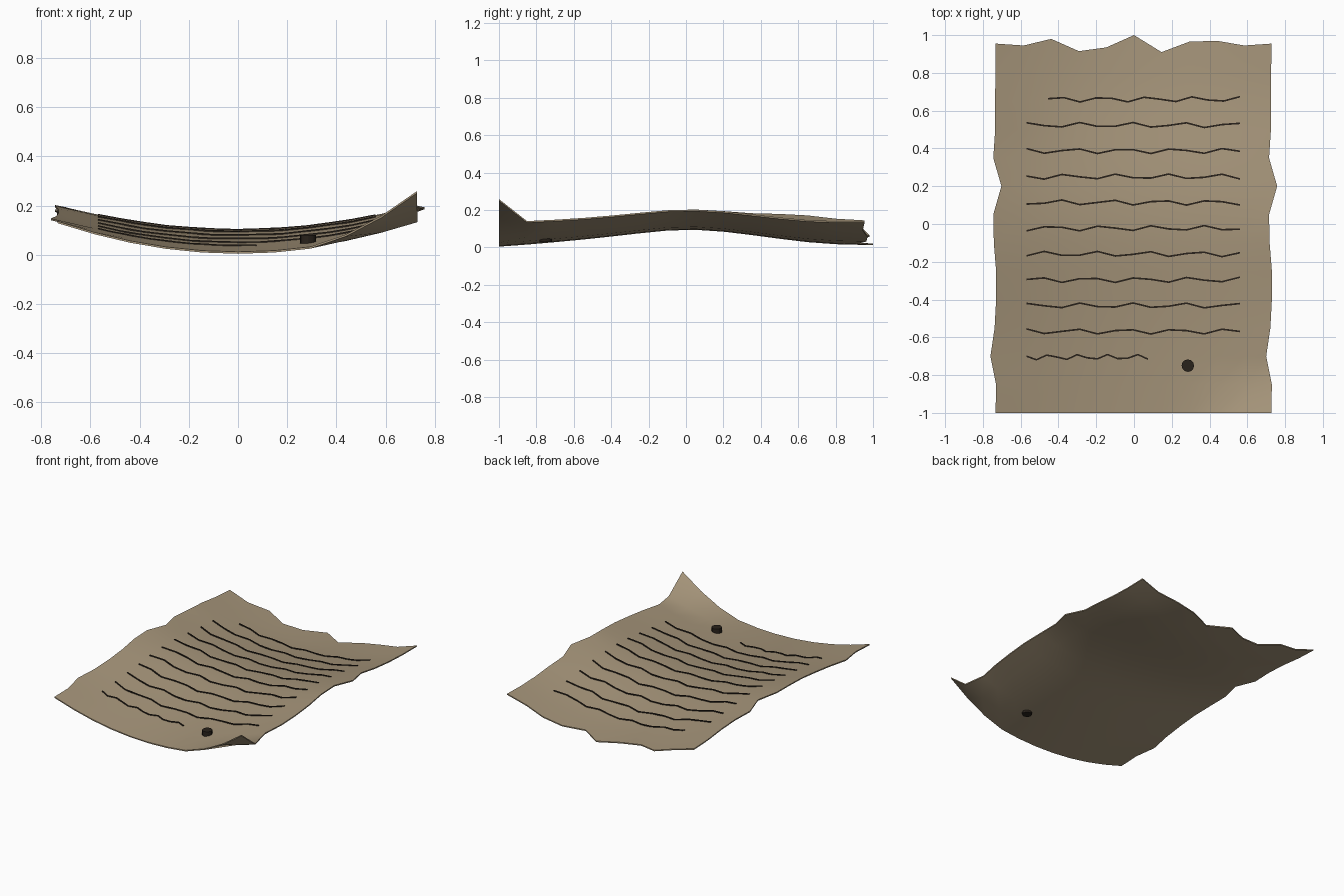
import bpy, bmesh, math

if "Cube" in bpy.data.objects:
    bpy.data.objects.remove(bpy.data.objects["Cube"])

NX, NY = 10, 13          # sheet cells across and along
STEP = 0.15
HALF = 0.73
THICK = 0.008


def material(name, rgb):
    m = bpy.data.materials.new(name)
    m.diffuse_color = (*rgb, 1)
    m.use_nodes = True
    m.node_tree.nodes["Principled BSDF"].inputs["Base Color"].default_value = m.diffuse_color
    return m


parchment = material("parchment tan", (0.38, 0.30, 0.195))
ink = material("dark ink", (0.022, 0.016, 0.011))

# Lengthwise arch of the underside, and the ragged outline of sides and back
ARCH = [.004, .015, .028, .042, .058, .075, .09, .094, .084, .066, .046, .028, .017, .012]
SIDE = [-.003, 0, -.03, -.008, 0, 0, -.012, -.015, .028, -.015, -.005, -.005, -.004, -.002]
BACK = [.955, .945, .98, .915, .935, 1.0, .91, .965, .97, .945, .955]


def node_height(x, j):
    """Top surface height on row j."""
    y = -1 + STEP * j
    z = ARCH[j] + THICK + (0.188 + 0.045 * y * y) * x * x
    if j == 0 and x > 0.28:                       # curled front corner
        z += 0.122 * ((x - 0.28) / 0.45) ** 1.5
    if x < 0:                                     # lifted back of left side
        z += 0.025 * (x / HALF) ** 2 * math.exp(-((y - 0.62) / 0.22) ** 2)
    return z


def surface(x, y):
    """Height of the faceted sheet at any point."""
    v = max(0, min(NY - 1e-6, (y + 1) / STEP))
    u = max(0, min(NX - 1e-6, (x + HALF) / (2 * HALF) * NX))
    i, j = int(u), int(v)
    fu, fv = u - i, v - j
    xs = [-HALF + 2 * HALF * k / NX for k in (i, i + 1)]
    lo, hi = [node_height(xs[0], r) * (1 - fu) + node_height(xs[1], r) * fu for r in (j, j + 1)]
    return lo * (1 - fv) + hi * fv


def finish(name, bm, mat, angle):
    me = bpy.data.meshes.new(name)
    bmesh.ops.recalc_face_normals(bm, faces=bm.faces)
    bm.to_mesh(me)
    bm.free()
    me.materials.append(mat)
    ob = bpy.data.objects.new(name, me)
    bpy.context.collection.objects.link(ob)
    bpy.ops.object.select_all(action='DESELECT')
    ob.select_set(True)
    bpy.context.view_layer.objects.active = ob
    bpy.ops.object.shade_smooth_by_angle(angle=math.radians(angle))
    return ob


# Sheet: bent grid, ragged edges, given thickness
bm = bmesh.new()
rows = []
for j in range(NY + 1):
    row = []
    for i in range(NX + 1):
        x = -HALF + 2 * HALF * i / NX
        y = BACK[i] if j == NY else -1 + STEP * j
        z = node_height(x, j)
        if i in (0, NX):
            x += SIDE[j]
        row.append((x, y, z))
    rows.append(row)
layers = [[[bm.verts.new((x, y, z - d)) for x, y, z in r] for r in rows] for d in (0, THICK)]
for layer in layers:
    for j in range(NY):
        for i in range(NX):
            bm.faces.new((layer[j][i], layer[j][i + 1], layer[j + 1][i + 1], layer[j + 1][i]))


def rim(layer):
    return (layer[0][:-1] + [r[-1] for r in layer[:-1]]
            + layer[-1][:0:-1] + [r[0] for r in layer[:0:-1]])


top, low = rim(layers[0]), rim(layers[1])
for k in range(len(top)):
    n = (k + 1) % len(top)
    bm.faces.new((top[k], low[k], low[n], top[n]))
finish("sheet", bm, parchment, 50)

# Written lines: thin wavy strips of ink following the sheet
SEG = 12
W, H = 0.0045, 0.005
for r in range(11):
    x0 = -0.455 if r == 0 else -0.57
    x1 = 0.075 if r == 10 else 0.56
    y0 = 0.66 - 0.1365 * r
    peak = 0.6 - 0.4 * r
    bm = bmesh.new()
    rings = []
    for k in range(SEG + 1):
        x = x0 + (x1 - x0) * k / SEG
        y = y0 + 0.014 * math.cos(2.2 * (k - peak))
        z = surface(x, y)
        rings.append([bm.verts.new((x, y + a * W, z + b * H))
                      for a, b in ((-1, -1), (1, -1), (1, 1), (-1, 1))])
    for a, b in zip(rings, rings[1:]):
        for s in range(4):
            t = (s + 1) % 4
            bm.faces.new((a[s], a[t], b[t], b[s]))
    bm.faces.new(rings[0])
    bm.faces.new(rings[-1])
    finish(f"written_line_{r + 1}", bm, ink, 30)

# Ink seal: short disc pressed through the sheet
bm = bmesh.new()
bmesh.ops.create_cone(bm, cap_ends=True, segments=12, radius1=0.033, radius2=0.033, depth=0.05)
bmesh.ops.translate(bm, verts=bm.verts, vec=(0.285, -0.75, 0.055))
finish("seal", bm, ink, 30)
